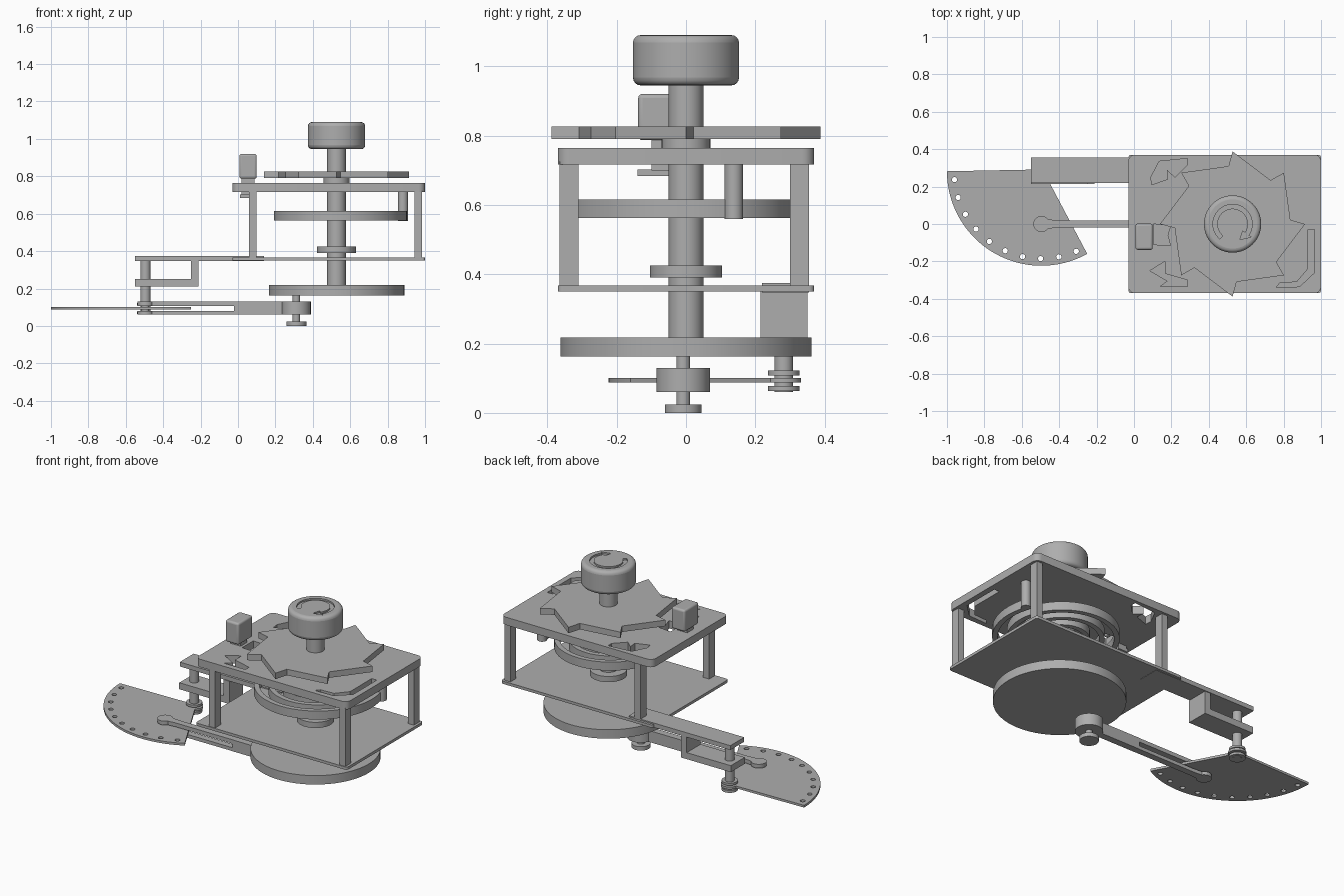
import bpy, bmesh
from math import cos, sin, pi, radians
from mathutils import Vector

cube = bpy.data.objects.get("Cube")
if cube:
    bpy.data.objects.remove(cube)

grey = bpy.data.materials.new("plain grey")
grey.use_nodes = True
grey.diffuse_color = (0.42, 0.42, 0.42, 1)
grey.node_tree.nodes["Principled BSDF"].inputs["Base Color"].default_value = (0.42, 0.42, 0.42, 1)

SHAFT = (0.527, 0)
parts = []


def polar(centre, radius, degrees):
    a = radians(degrees)
    return (centre[0] + radius * cos(a), centre[1] + radius * sin(a))


def arc(centre, radius, start, end, steps):
    return [polar(centre, radius, start + (end - start) * i / steps) for i in range(steps + 1)]


def prism(name, outline, bottom, top, bevel=0, corners=0):
    """Extrude an outline upward; optionally round the upright corners or all edges."""
    bm = bmesh.new()
    face = bm.faces.new([bm.verts.new((x, y, bottom)) for x, y in outline])
    up = bmesh.ops.extrude_face_region(bm, geom=[face])["geom"]
    bmesh.ops.translate(bm, vec=(0, 0, top - bottom),
                        verts=[v for v in up if isinstance(v, bmesh.types.BMVert)])
    bmesh.ops.recalc_face_normals(bm, faces=bm.faces)
    if corners:
        upright = [e for e in bm.edges if abs(e.verts[0].co.z - e.verts[1].co.z) > 0.001]
        bmesh.ops.bevel(bm, geom=upright, offset=corners, segments=5, profile=0.5, affect='EDGES')
    mesh = bpy.data.meshes.new(name)
    bm.to_mesh(mesh)
    bm.free()
    mesh.materials.append(grey)
    obj = bpy.data.objects.new(name, mesh)
    bpy.context.collection.objects.link(obj)
    parts.append(obj)
    if bevel:
        mod = obj.modifiers.new("rounding", 'BEVEL')
        mod.width, mod.segments, mod.limit_method = bevel, 4, 'ANGLE'
        mod.angle_limit = radians(40)
    return obj


def box(name, x0, x1, y0, y1, z0, z1, **kw):
    return prism(name, [(x0, y0), (x1, y0), (x1, y1), (x0, y1)], z0, z1, **kw)


def disc(name, centre, radius, z0, z1, sides=64, **kw):
    return prism(name, arc(centre, radius, 0, 360, sides)[:-1], z0, z1, **kw)


def cut(target, cutter):
    parts.remove(cutter)
    cutter.hide_render = True
    cutter.hide_viewport = True
    cutter.display_type = 'WIRE'
    mod = target.modifiers.new("cut", 'BOOLEAN')
    mod.operation, mod.solver, mod.object = 'DIFFERENCE', 'EXACT', cutter


# Frame: two plates joined by four posts
top_plate = box("top_plate", -0.03, 1, -0.37, 0.37, 0.717, 0.765, corners=0.035)
box("bottom_plate", -0.03, 1, -0.37, 0.37, 0.35, 0.367, corners=0.015)
for side, x in (("right", 0.06), ("left", 0.945)):
    for end, y in (("front", -0.365), ("back", 0.3)):
        box(f"{end}_{side}_post", x, x + 0.04, y, y + 0.055, 0.36, 0.725)

# Windows through the top plate
windows = {
    "back": [(0.09, 0.25), (0.135, 0.335), (0.285, 0.35), (0.285, 0.315),
             (0.22, 0.25), (0.175, 0.29), (0.18, 0.24), (0.095, 0.21)],
    "front": [(0.085, -0.25), (0.165, -0.2), (0.165, -0.265), (0.285, -0.3),
              (0.285, -0.335), (0.14, -0.335), (0.18, -0.305)],
    "corner": [(0.76, -0.34), (0.78, -0.315), (0.87, -0.31), (0.93, -0.24),
               (0.93, -0.03), (0.965, -0.03), (0.965, -0.26), (0.885, -0.335)],
    "button": [(0.105, 0), (0.195, -0.01), (0.18, -0.06), (0.195, -0.115), (0.105, -0.11)],
}
for label, outline in windows.items():
    cut(top_plate, prism(f"{label}_window_cutter", outline, 0.6, 0.9))

# Main shaft with collars and flywheel
disc("main_shaft", SHAFT, 0.05, 0.2, 0.96)
disc("lower_collar", SHAFT, 0.104, 0.39, 0.425)
disc("upper_collar", SHAFT, 0.07, 0.765, 0.79)
disc("flywheel", SHAFT, 0.362, 0.163, 0.218, sides=96)

# Ratchet wheel with eight saw teeth
teeth = []
for i in range(8):
    teeth += [polar(SHAFT, 0.388, 90 - 45 * i), polar(SHAFT, 0.31, 49 - 45 * i)]
prism("ratchet_wheel", teeth, 0.79, 0.827)

# Knob with an engraved turning arrow
knob = disc("knob", SHAFT, 0.153, 0.945, 1.09, bevel=0.022)
arrow = arc(SHAFT, 0.105, 230, -35, 40)
arrow += [polar(SHAFT, 0.122, -35), polar(SHAFT, 0.092, -65), polar(SHAFT, 0.066, -35)]
arrow += arc(SHAFT, 0.082, -35, 230, 40)
cut(knob, prism("arrow_cutter", arrow, 1.08, 1.12))

# Spiral spring with its anchor pin
TURNS, STEPS = 4, 240
outer, inner = [], []
for i in range(STEPS + 1):
    t = i / STEPS
    angle = 20 - 360 * TURNS * (1 - t)
    radius = 0.055 + 0.325 * t
    outer.append(polar(SHAFT, radius, angle))
    inner.append(polar(SHAFT, radius - 0.03, angle))
prism("spiral_spring", outer + inner[::-1], 0.563, 0.615)
disc("spring_anchor", (0.882, 0.138), 0.027, 0.56, 0.72, sides=32)

# Push button through the top plate
box("button", 0.008, 0.1, -0.138, 0.002, 0.787, 0.92, bevel=0.012)
box("button_stem", 0.02, 0.088, -0.1, -0.04, 0.7, 0.79)
box("button_foot", 0.01, 0.075, -0.14, -0.04, 0.683, 0.702)

# Side bar and hanging bracket
box("side_bar", -0.55, 0.14, 0.22, 0.355, 0.348, 0.375)
box("bracket_drop", -0.25, -0.21, 0.215, 0.35, 0.21, 0.35)
box("bracket_shelf", -0.55, -0.21, 0.215, 0.35, 0.21, 0.25)

# Sector pivot
PIVOT = (-0.495, 0.282)
disc("pivot_pin", PIVOT, 0.027, 0.06, 0.36, sides=32)
disc("pivot_upper_washer", PIVOT, 0.045, 0.108, 0.122, sides=32)
disc("pivot_lower_washer", PIVOT, 0.045, 0.063, 0.078, sides=32)

# Sector plate with a row of adjustment holes
outline = arc(PIVOT, 0.505, 180, 299, 48) + arc(PIVOT, 0.05, 299, 540, 24)[1:-1]
sector = prism("sector_plate", outline, 0.087, 0.101)
for i in range(10):
    hole = polar(PIVOT, 0.467, 185.5 + 12 * i)
    cut(sector, disc(f"hole_cutter_{i}", hole, 0.014, 0.05, 0.15, sides=20))

# Forked connecting rod
CRANK = (0.312, -0.008)
FORK = (-0.495, 0)
disc("rod_hub", CRANK, 0.077, 0.06, 0.13)
box("rod_neck", -0.022, 0.28, -0.021, 0.021, 0.06, 0.13)
for label, z0, z1 in (("upper", 0.106, 0.13), ("lower", 0.06, 0.081)):
    prong = arc(FORK, 0.043, 35, 325, 24)
    prong += [(-0.41, -0.02), (0, -0.02), (0, 0.02), (-0.41, 0.02)]
    prism(f"{label}_prong", prong, z0, z1)
disc("fork_pin", FORK, 0.02, 0.065, 0.125, sides=24)

# Crank pin under the flywheel
disc("crank_pin", CRANK, 0.02, 0.01, 0.17, sides=32)
disc("crank_pin_head", CRANK, 0.053, 0, 0.024, sides=48)

# Smooth the round walls, keep the edges sharp
bpy.ops.object.select_all(action='DESELECT')
for obj in parts:
    obj.select_set(True)
bpy.context.view_layer.objects.active = parts[0]
bpy.ops.object.shade_smooth_by_angle(angle=radians(30))
